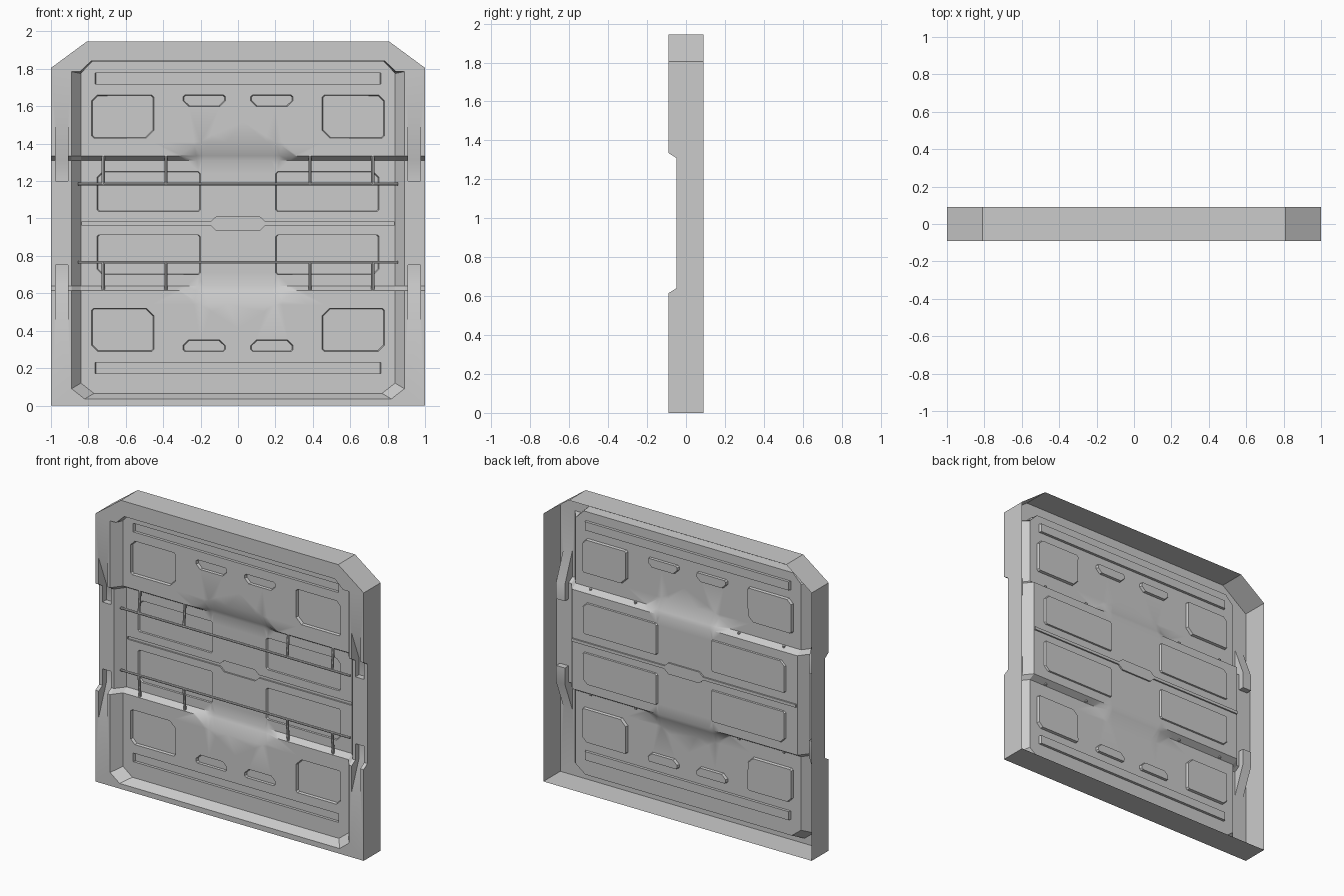
import bpy, bmesh
from mathutils import Vector

cube = bpy.data.objects.get("Cube")
if cube:
    bpy.data.objects.remove(cube)

MID = 0.975              # height of the mirror line
FRONT, BACK, FLOOR = -0.09, 0.09, -0.025
STEP, DROP = (0.335, 0.36), 0.04

grey = bpy.data.materials.new("plain_grey")
grey.use_nodes = True
grey.diffuse_color = (0.6, 0.6, 0.6, 1)
grey.node_tree.nodes["Principled BSDF"].inputs["Base Color"].default_value = (0.6, 0.6, 0.6, 1)


def clamp(v):
    return max(0.0, min(1.0, v))


def drop(x, z):
    """Set-back of the middle band, with its two finger scoops."""
    w = abs(z - MID)
    band = clamp((STEP[1] - w) / (STEP[1] - STEP[0]))
    scoop = clamp(0.75 * (1 - max(abs(x) - 0.2, 0) / 0.12 - (w - STEP[1]) / 0.075))
    return DROP * max(band, scoop)


def ring(bm, pts, y):
    return [bm.verts.new((x, y, z)) for x, z in pts]


def loop_edges(bm, vs):
    return [bm.edges.get((a, b)) or bm.edges.new((a, b)) for a, b in zip(vs, vs[1:] + vs[:1])]


def bridge(bm, a, b):
    n = len(a)
    for i in range(n):
        j = (i + 1) % n
        bm.faces.new((a[i], a[j], b[j], b[i]))


def fill(bm, loops):
    edges = [e for vs in loops for e in loop_edges(bm, vs)]
    bmesh.ops.triangle_fill(bm, use_beauty=True, edges=edges, normal=(0, -1, 0))


def cut(bm, co, no):
    bmesh.ops.bisect_plane(bm, geom=bm.verts[:] + bm.edges[:] + bm.faces[:],
                           dist=1e-5, plane_co=co, plane_no=no)


def cut_steps(bm):
    for w in STEP:
        for s in (-1, 1):
            cut(bm, (0, 0, MID + s * w), (0, 0, 1))


def finish(bm, name):
    bmesh.ops.remove_doubles(bm, verts=bm.verts[:], dist=1e-4)
    bmesh.ops.recalc_face_normals(bm, faces=bm.faces[:])
    if sum(f.normal.y * f.calc_area() for f in bm.faces) > 0:
        bmesh.ops.reverse_faces(bm, faces=bm.faces[:])
    mesh = bpy.data.meshes.new(name)
    bm.to_mesh(mesh)
    bm.free()
    mesh.materials.append(grey)
    ob = bpy.data.objects.new(name, mesh)
    bpy.context.collection.objects.link(ob)
    bpy.ops.object.select_all(action='DESELECT')
    ob.select_set(True)
    bpy.context.view_layer.objects.active = ob
    bpy.ops.object.shade_smooth_by_angle(angle=0.5)
    return ob


def both_sides(half):
    return half + [(-x, z) for x, z in reversed(half)]


def flips(pts):
    """The four mirrored copies of an upper right outline."""
    return [[(sx * x, MID + sz * (z - MID)) for x, z in pts] for sx in (1, -1) for sz in (1, -1)]


def box(x0, x1, z0, z1, c=(0, 0, 0, 0)):
    """Rectangle with cut corners: lower inner, lower outer, upper outer, upper inner."""
    pts = []
    for x, z, dx, dz, k in ((x0, z0, 1, 1, c[0]), (x1, z0, -1, 1, c[1]),
                            (x1, z1, -1, -1, c[2]), (x0, z1, 1, -1, c[3])):
        a, b = (x, z + dz * k), (x + dx * k, z)
        if k == 0:
            pts.append(a)
        else:
            pts += [a, b] if dx * dz > 0 else [b, a]
    return pts


outline = both_sides([(1, 0), (1, 1.805), (0.81, 1.945)])
mouth = both_sides([(0.82, 0.035), (0.89, 0.09), (0.89, 1.785), (0.845, 1.785), (0.785, 1.842)])
floor = both_sides([(0.77, 0.065), (0.84, 0.12), (0.84, 1.775), (0.835, 1.782), (0.78, 1.838)])

# Frame: front border with a folded outer rim and openings for the latch slots
SLOT_X, SLOT_TOP, SLOT_LOW, SLOT_Y = (0.91, 0.975), 1.51, 1.2, -0.01
bm = bmesh.new()
edge = ring(bm, outline, FRONT)
slots = [ring(bm, p, FRONT) for p in flips(box(*SLOT_X, SLOT_LOW, SLOT_TOP))]
fill(bm, [edge, ring(bm, mouth, FRONT)] + slots)
bridge(bm, edge, ring(bm, outline, BACK))
cut_steps(bm)
for v in bm.verts:
    if v.co.y < 0:
        v.co.y += drop(v.co.x, v.co.z)

# Latch slots: ramp, flat bed and end wall between two cheeks
profile = [(SLOT_TOP, FRONT), (1.31, SLOT_Y), (SLOT_LOW, SLOT_Y), (SLOT_LOW, FRONT + DROP),
           (MID + STEP[0], FRONT + DROP), (MID + STEP[1], FRONT)]
for sx in (1, -1):
    for sz in (1, -1):
        cheeks = [[bm.verts.new((sx * x, y, MID + sz * (z - MID))) for z, y in profile] for x in SLOT_X]
        for c in cheeks:
            bm.faces.new(c)
        for i in range(3):
            bm.faces.new((cheeks[0][i], cheeks[0][i + 1], cheeks[1][i + 1], cheeks[1][i]))
finish(bm, "frame")

# Recessed panel: sloped walls and a floor with shallow pockets
pockets = flips(box(0.45, 0.782, 1.43, 1.66, (0.04, 0.01, 0.03, 0.01)))
pockets += flips(box(0.067, 0.295, 1.6, 1.66, (0.03, 0.03, 0.01, 0.01)))
pockets += flips(box(0.2, 0.755, 1.037, 1.25, (0.01, 0.01, 0.03, 0.01)))
pockets += flips(box(-0.765, 0.765, 1.72, 1.778))[:2]
seam = [(0.835, MID - 0.012), (0.835, MID + 0.008), (0.145, MID + 0.008), (0.115, MID + 0.035)]
seam_low = [(0.115, MID - 0.04), (0.145, MID - 0.012)]
pockets.append(both_sides(seam_low + seam))

bm = bmesh.new()
rim = ring(bm, floor, FLOOR)
holes = [ring(bm, p, FLOOR) for p in pockets]
fill(bm, [rim] + holes)
bridge(bm, ring(bm, mouth, FRONT), rim)
for pts, hole in zip(pockets, holes):
    centre = sum((Vector(p) for p in pts), Vector((0, 0))) / len(pts)
    tight = [Vector(p) + (centre - Vector(p)).normalized() * 0.006 for p in pts]
    if pts is pockets[-1]:
        tight = pts
    depth = 0.01 if abs(centre.y - MID) < STEP[0] else 0.018
    bed = ring(bm, tight, FLOOR + depth)
    bridge(bm, hole, bed)
    fill(bm, [bed])
cut_steps(bm)
for s in (-1, 1):
    cut(bm, (s * 0.2, 0, 0), (1, 0, 0))
    cut(bm, (0, 0, MID + s * 0.435), (0, 0, 1))
    for t in (-1, 1):
        cut(bm, (s * 0.2, 0, MID + t * 0.435), (s / 0.12, 0, t / 0.075))
for v in bm.verts:
    v.co.y += drop(v.co.x, v.co.z)
finish(bm, "recessed_panel")


# Guard rails with their posts, above and below the seam
def rod(name, a, b, r):
    a, b = Vector(a), Vector(b)
    bm = bmesh.new()
    bmesh.ops.create_cone(bm, cap_ends=True, segments=8, radius1=r, radius2=r, depth=(b - a).length)
    ob = finish(bm, name)
    ob.location = (a + b) / 2
    ob.rotation_euler = (b - a).to_track_quat('Z', 'Y').to_euler()


RAIL_Y = -0.026
for s, side in ((1, "upper"), (-1, "lower")):
    z = MID + s * 0.209
    rod(side + "_rail", (-0.855, RAIL_Y, z), (0.855, RAIL_Y, z), 0.008)
    for x in (-0.72, -0.385, 0.385, 0.72):
        rod(side + "_rail_post", (x, RAIL_Y, z), (x, RAIL_Y + 0.012, MID + s * 0.362), 0.009)
